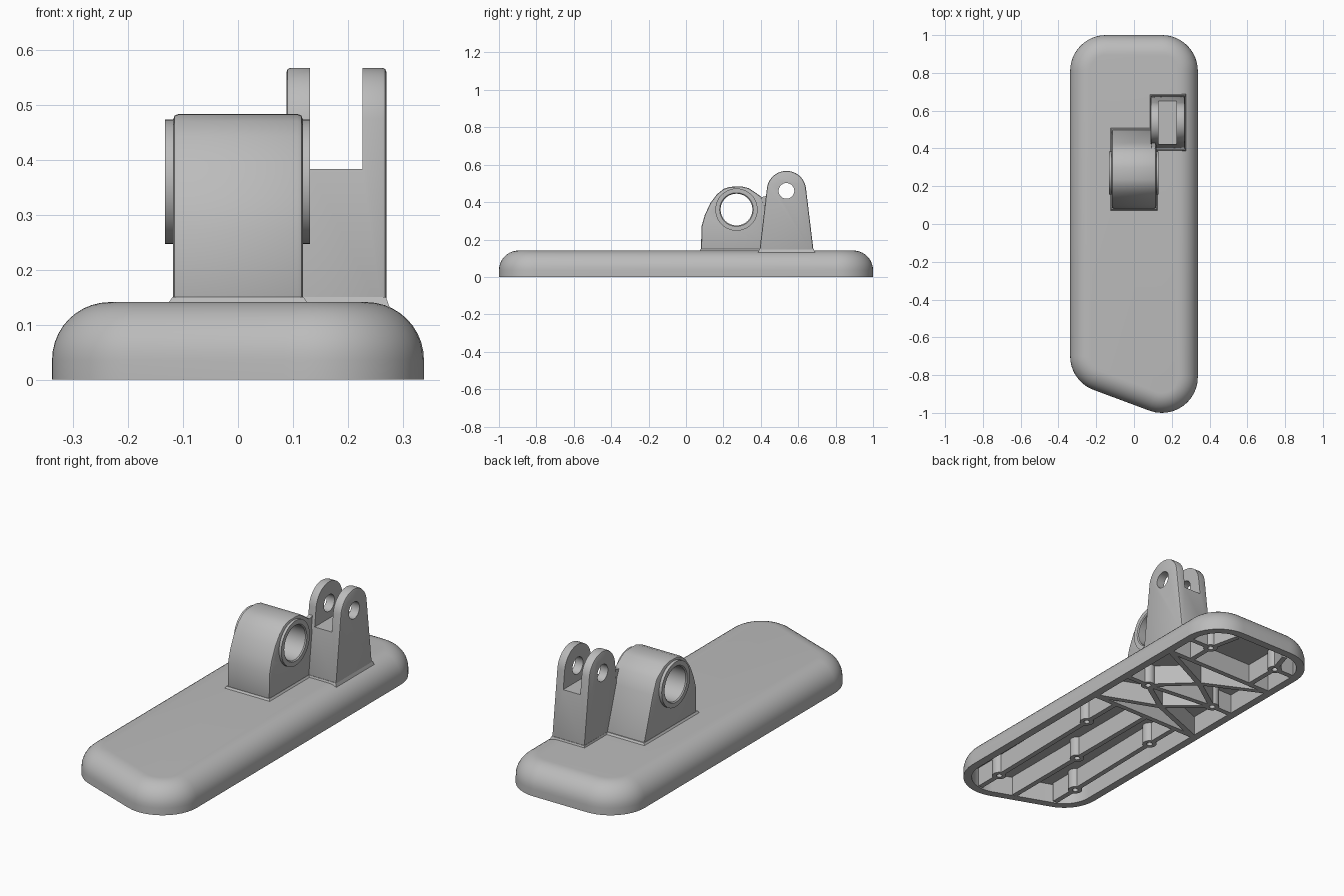
import bpy, bmesh
from math import sin, cos, radians, pi
from mathutils import Vector, Matrix

cube = bpy.data.objects.get("Cube")
if cube:
    bpy.data.objects.remove(cube, do_unlink=True)

grey = bpy.data.materials.new("mid_grey")
grey.use_nodes = True
grey.diffuse_color = (0.5, 0.5, 0.5, 1)
grey.node_tree.nodes["Principled BSDF"].inputs["Base Color"].default_value = (0.5, 0.5, 0.5, 1)


def finish(name, bm):
    bmesh.ops.recalc_face_normals(bm, faces=bm.faces)
    mesh = bpy.data.meshes.new(name)
    bm.to_mesh(mesh)
    bm.free()
    mesh.materials.append(grey)
    ob = bpy.data.objects.new(name, mesh)
    bpy.context.collection.objects.link(ob)
    return ob


def select(ob):
    bpy.ops.object.select_all(action='DESELECT')
    ob.select_set(True)
    bpy.context.view_layer.objects.active = ob


def smooth(ob):
    select(ob)
    bpy.ops.object.shade_smooth_by_angle(angle=radians(30))


def loft(bm, rings, cap=True):
    """Bridge point rings of equal length; cap the ends or close the loop."""
    vs = [[bm.verts.new(p) for p in ring] for ring in rings]
    n = len(vs[0])
    pairs = list(zip(vs, vs[1:])) + ([] if cap else [(vs[-1], vs[0])])
    for a, b in pairs:
        for i in range(n):
            bm.faces.new((a[i], a[(i + 1) % n], b[(i + 1) % n], b[i]))
    if cap:
        bm.faces.new(vs[0])
        bm.faces.new(vs[-1])


def arc(cy, cz, r, a0, a1, n):
    return [(cy + r * cos(radians(a0 + (a1 - a0) * i / n)),
             cz + r * sin(radians(a0 + (a1 - a0) * i / n))) for i in range(n + 1)]


def side_profile(name, points, x0, x1, bevel=0.0):
    """Extrude a (y, z) profile along x, with an optional edge chamfer."""
    bm = bmesh.new()
    loft(bm, [[(x, y, z) for y, z in points] for x in (x0, x1)])
    ob = finish(name, bm)
    if bevel:
        mod = ob.modifiers.new("chamfer", 'BEVEL')
        mod.width, mod.segments, mod.angle_limit = bevel, 2, radians(40)
        select(ob)
        bpy.ops.object.modifier_apply(modifier=mod.name)
    return ob


def circle(cy, cz, r, n=48):
    return arc(cy, cz, r, 0, 360, n)[:-1]


def cut(ob, cutter):
    mod = ob.modifiers.new("cut", 'BOOLEAN')
    mod.operation, mod.solver, mod.object = 'DIFFERENCE', 'EXACT', cutter
    select(ob)
    bpy.ops.object.modifier_apply(modifier=mod.name)
    bpy.data.objects.remove(cutter, do_unlink=True)


# Base plate: rounded shell with a domed edge, open underneath
CORNERS = [(0.148, 0.81, 0, 90), (-0.148, 0.81, 90, 180),
           (-0.148, -0.70, 180, 250), (0.148, -0.81, 250, 360)]


def outline(inset, z):
    return [(x, y, z) for cx, cy, a0, a1 in CORNERS
            for x, y in arc(cx, cy, 0.19 - inset, a0, a1, 12)]


FILLET, EDGE = 0.105, 0.036
bm = bmesh.new()
rings = [outline(0.04, 0.1), outline(0.04, 0), outline(0, 0)]
rings += [outline(FILLET * (1 - cos(t)), EDGE + FILLET * sin(t))
          for t in (pi / 2 * i / 10 for i in range(11))]
loft(bm, rings)
smooth(finish("base_plate", bm))

# Underside screw bosses
BOSSES = [(0.18, 0.79), (-0.19, 0.83), (0.18, 0.32), (-0.19, 0.36), (0.18, -0.14),
          (-0.19, -0.11), (-0.01, -0.44), (0.17, -0.81), (-0.2, -0.68)]
TOP = 0.102
bm = bmesh.new()
for bx, by in BOSSES:
    loft(bm, [[(x, y, z) for x, y in circle(bx, by, r, 20)]
              for r, z in ((0.034, 0), (0.034, TOP), (0.014, TOP), (0.014, 0))], cap=False)
smooth(finish("screw_bosses", bm))

# Underside ribs, stopping at the bosses they meet
bm = bmesh.new()


def rib(a, b, width=0.026):
    p, q = Vector(a), Vector(b)
    d = (q - p).normalized()
    if a in BOSSES:
        p = p + d * 0.028
    if b in BOSSES:
        q = q - d * 0.028
    side = Vector((-d.y, d.x)) * width / 2
    corners = [p + side, p - side, q - side, q + side]
    loft(bm, [[(c.x, c.y, z) for c in corners] for z in (0, TOP)])


W = 0.308
B = BOSSES
for y in (0.08, 0.64):
    rib((-W, y), (W, y))
rib(B[2], (W, 0.32))
rib(B[3], (-W, 0.36))
rib(B[2], B[3])
for x, boss in ((W, B[2]), (-W, B[3])):
    for y in (0.08, 0.64):
        node = (0, 0.2 if y < 0.3 else 0.49)
        rib((x, y), node)
        rib(node, boss)
for end, mid, front, x in ((B[0], B[4], B[7], W), (B[1], B[5], B[8], -W)):
    rib(end, (end[0], 0.64))
    rib(end, (x, end[1]))
    rib(mid, (mid[0], 0.08))
    rib(mid, front)
    rib(end, (end[0] * 0.8, 0.95))
rib(B[6], (-0.01, 0.08))
rib(B[6], (-0.01, -0.91))
rib(B[7], (0.17, -0.95))
rib(B[8], (-0.2, -0.83))
finish("underside_ribs", bm)

# Bearing block with its bushing
block_profile = [(0.08, 0.13), (0.083, 0.27), (0.1, 0.33), (0.13, 0.395), (0.165, 0.442),
                 (0.2, 0.47), (0.235, 0.482), (0.3, 0.483), (0.335, 0.475), (0.37, 0.452),
                 (0.4, 0.43), (0.43, 0.36), (0.505, 0.13)]
block = side_profile("bearing_block", block_profile, -0.118, 0.118, 0.01)
cut(block, side_profile("bore_cutter", circle(0.27, 0.36, 0.1), -0.3, 0.3))
smooth(block)

bm = bmesh.new()
loft(bm, [[(x, y, z) for y, z in circle(0.27, 0.36, r)]
          for r, x in ((0.085, -0.128), (0.09, -0.133), (0.113, -0.133),
                       (0.113, 0.131), (0.09, 0.131), (0.085, 0.126))], cap=False)
smooth(finish("bushing", bm))

# Clevis: tapered fork with a slot and a pin hole
clevis_profile = ([(0.39, 0.115), (0.685, 0.115)]
                  + arc(0.537, 0.462, 0.105, 7, 173, 24))
clevis = side_profile("clevis", clevis_profile, 0.088, 0.27, 0.008)
slot = [(0.3, 0.383), (0.8, 0.383), (0.8, 0.7), (0.3, 0.7)]
cut(clevis, side_profile("slot_cutter", slot, 0.131, 0.226))
cut(clevis, side_profile("pin_cutter", circle(0.537, 0.46, 0.042, 32), 0, 0.4))
smooth(clevis)

# Web joining the block and the fork
web = [(0.37, 0.14), (0.46, 0.14), (0.46, 0.46), (0.425, 0.432), (0.405, 0.427), (0.38, 0.435)]
side_profile("joining_web", web, 0.092, 0.114)


# Flared fillets where the parts meet the plate
def skirt(name, x0, x1, y0, y1, z0, z1):
    bm = bmesh.new()
    loft(bm, [[(x0 - g, y0 - g, z), (x1 + g, y0 - g, z), (x1 + g, y1 + g, z), (x0 - g, y1 + g, z)]
              for g, z in ((0.009, z0), (0.001, z1))])
    finish(name, bm)


skirt("block_skirt", -0.118, 0.118, 0.08, 0.502, 0.139, 0.15)
skirt("clevis_skirt", 0.088, 0.268, 0.393, 0.682, 0.128, 0.15)
